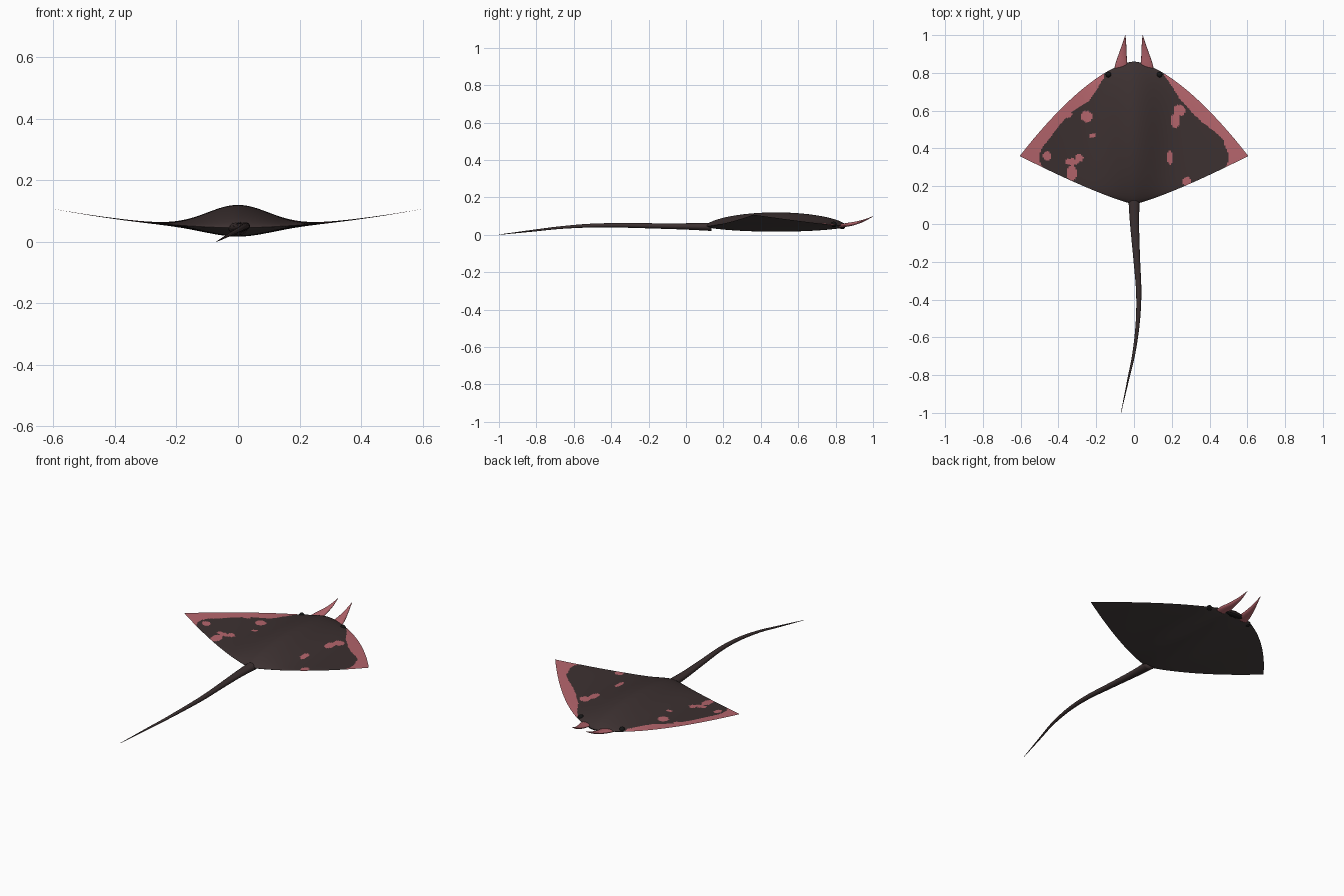
import bpy, bmesh, math
from mathutils import Vector

if "Cube" in bpy.data.objects:
    bpy.data.objects.remove(bpy.data.objects["Cube"])


def material(name, rgb):
    m = bpy.data.materials.new(name)
    m.diffuse_color = (*rgb, 1)
    m.use_nodes = True
    m.node_tree.nodes["Principled BSDF"].inputs["Base Color"].default_value = m.diffuse_color
    return m


DARK = material("dark_skin", (0.045, 0.030, 0.030))
PINK = material("pink_skin", (0.46, 0.13, 0.15))
BELLY = material("belly_skin", (0.065, 0.052, 0.051))
BLACK = material("black", (0.008, 0.008, 0.008))


def finish(bm, name, mats):
    bmesh.ops.recalc_face_normals(bm, faces=bm.faces[:])
    for f in bm.faces:
        f.smooth = True
    me = bpy.data.meshes.new(name)
    bm.to_mesh(me)
    bm.free()
    for m in mats:
        me.materials.append(m)
    ob = bpy.data.objects.new(name, me)
    bpy.context.collection.objects.link(ob)
    return ob


HALF = 0.605


def lead(a):
    return 0.36 + 0.5 * (1 - a ** 1.55)


def trail(a):
    return 0.105 + 0.255 * a ** 1.2


# pink blotches on the back: x, y, radius x, radius y
SPOTS = [(-0.25, 0.57, .030, .030), (-0.46, 0.36, .022, .025), (-0.22, 0.47, .018, .012),
         (-0.33, 0.33, .035, .018), (-0.29, 0.35, .022, .022), (-0.33, 0.27, .028, .040),
         (-0.35, 0.58, .022, .018), (0.22, 0.55, .025, .040), (0.24, 0.60, .032, .030),
         (0.19, 0.35, .018, .035), (0.28, 0.225, .024, .024)]


def is_pink(x, y):
    a = min(abs(x) / HALF, 1)
    band = 0.085 * min(1, max(0, (abs(x) - 0.14) / 0.1)) + 0.012 * math.sin(23 * x)
    if abs(x) > 0.16 and lead(a) - y < band or abs(x) > 0.49 + 0.012 * math.sin(40 * y):
        return True
    return any(((x - sx) / rx) ** 2 + ((y - sy) / ry) ** 2 < 1 for sx, sy, rx, ry in SPOTS)


# body disc: top and belly sheets sharing one thin rim
def body():
    bm = bmesh.new()
    nu, ns = 160, 90
    for side, rise in ((1, 0.070), (-1, 0.025)):
        grid = []
        for i in range(nu + 1):
            u = -1 + 2 * i / nu
            x, a = u * HALF, abs(u)
            mid, half = (lead(a) + trail(a)) / 2, (lead(a) - trail(a)) / 2
            row = []
            for j in range(ns + 1):
                s = -math.cos(math.pi * j / ns)
                swell = max(0, 1 - s * s) ** 0.6
                thick = rise * math.exp(-(x / 0.145) ** 2) + 0.004 * (1 - a)
                z = 0.046 + 0.062 * a ** 1.8 + side * thick * swell
                row.append(bm.verts.new((x, mid + half * s, z)))
            grid.append(row)
        for i in range(nu):
            for j in range(ns):
                f = bm.faces.new((grid[i][j], grid[i + 1][j], grid[i + 1][j + 1], grid[i][j + 1]))
                c = f.calc_center_median()
                f.material_index = 2 if side < 0 else int(is_pink(c.x, c.y))
    bmesh.ops.remove_doubles(bm, verts=bm.verts[:], dist=1e-5)
    finish(bm, "body_disc", (DARK, PINK, BELLY))


# smooth tapering loft: stations are (x, y, z, radius_x, radius_z)
def loft(name, stations, mat, mirror=1, sides=20, sub=8):
    pts = [Vector(s) for s in stations]
    pts = [2 * pts[0] - pts[1]] + pts + [2 * pts[-1] - pts[-2]]
    path = []
    for k in range(1, len(pts) - 2):
        p0, p1, p2, p3 = pts[k - 1:k + 3]
        for q in range(sub):
            t = q / sub
            path.append(0.5 * (2 * p1 + (p2 - p0) * t + (2 * p0 - 5 * p1 + 4 * p2 - p3) * t * t
                               + (3 * p1 - p0 - 3 * p2 + p3) * t ** 3))
    path.append(pts[-2])
    bm = bmesh.new()
    rings = []
    for x, y, z, rx, rz in path:
        rings.append([bm.verts.new((mirror * (x + rx * math.cos(w)), y, z + rz * math.sin(w)))
                      for w in (2 * math.pi * n / sides for n in range(sides))])
    for r0, r1 in zip(rings, rings[1:]):
        for n in range(sides):
            m = (n + 1) % sides
            bm.faces.new((r0[n], r0[m], r1[m], r1[n]))
    bm.faces.new(rings[0])
    bm.faces.new(rings[-1])
    return finish(bm, name, (mat,))


def ball(name, loc, scale, mat):
    bm = bmesh.new()
    bmesh.ops.create_uvsphere(bm, u_segments=24, v_segments=14, radius=1)
    ob = finish(bm, name, (mat,))
    ob.location, ob.scale = loc, scale
    return ob


body()

# whip tail
loft("tail", [(0.000, 0.135, 0.043, .030, .022), (0.003, 0.00, 0.045, .024, .017),
              (0.014, -0.18, 0.048, .018, .014), (0.025, -0.36, 0.051, .014, .012),
              (0.020, -0.52, 0.049, .011, .010), (0.000, -0.68, 0.038, .008, .007),
              (-0.030, -0.82, 0.022, .005, .005), (-0.069, -1.00, 0.001, .001, .001)], DARK)

# head fins and eyes, mirrored
for sign, label in ((1, "right"), (-1, "left")):
    loft(label + "_head_fin", [(0.069, 0.815, 0.046, .036, .009), (0.067, 0.85, 0.052, .031, .010),
                               (0.060, 0.90, 0.061, .021, .009), (0.052, 0.95, 0.076, .011, .006),
                               (0.046, 1.00, 0.099, .001, .001)], PINK, sign)
    ball(label + "_eye", (sign * 0.135, 0.79, 0.056), (.015, .015, .015), BLACK)

# mouth under the front edge
ball("mouth", (0, 0.835, 0.040), (.055, .016, .009), BLACK)
